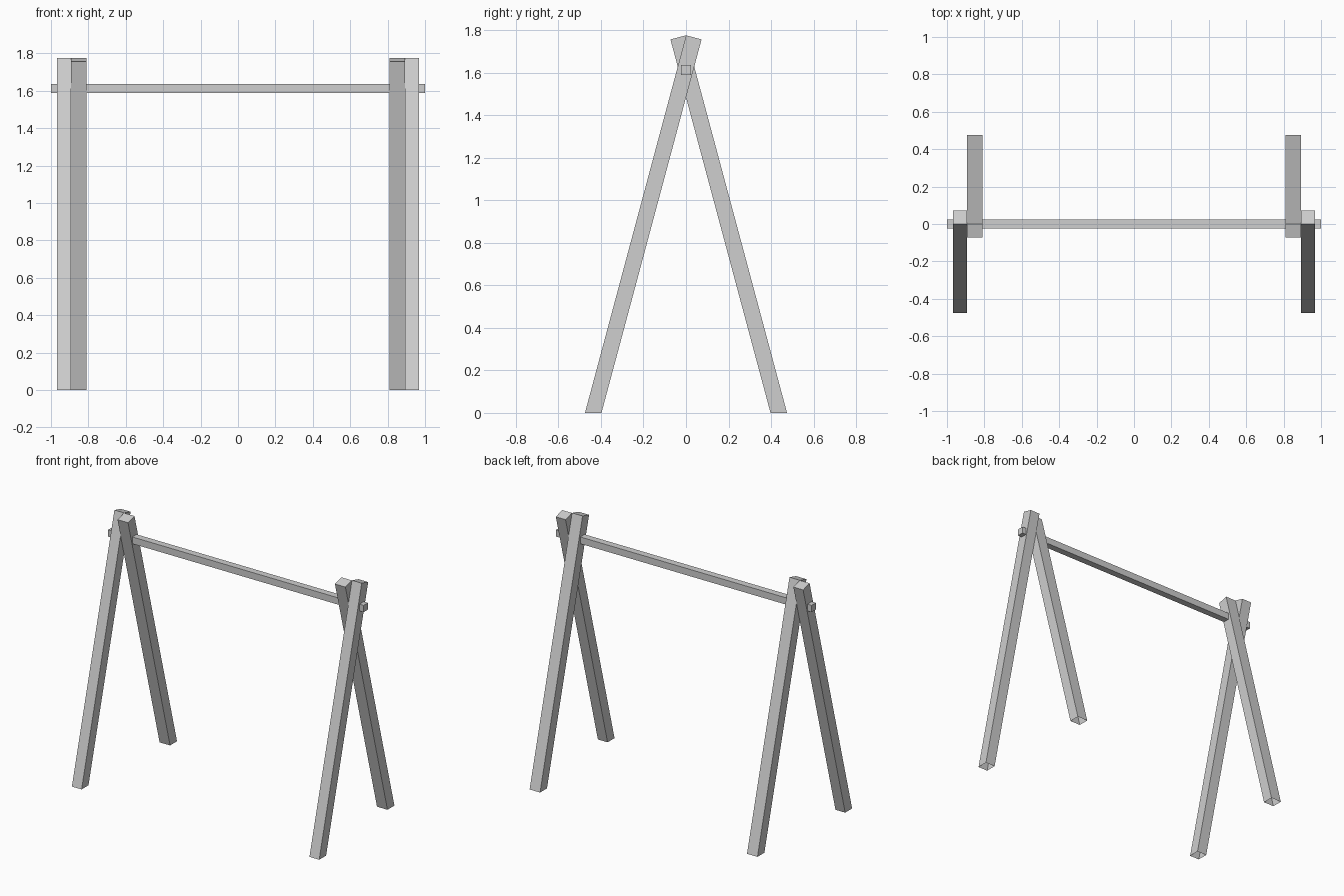
import bpy
import bmesh
from math import radians, sin, cos, tan

default_cube = bpy.data.objects.get("Cube")
if default_cube:
    bpy.data.objects.remove(default_cube, do_unlink=True)

# One plain grey for the whole frame
grey = bpy.data.materials.new("plain grey")
grey.use_nodes = True
colour = (0.62, 0.62, 0.62, 1)
grey.diffuse_color = colour
grey.node_tree.nodes["Principled BSDF"].inputs["Base Color"].default_value = colour

LEAN = radians(15)
THICK = 0.075       # leg thickness across its length
FOOT = 0.475        # outer edge of the foot
TOP = 1.775         # highest corner of the leg


def add_prism(name, profile, x0, x1, open_base=False):
    """Extrude a (y, z) profile along x; optionally leave the floor end open."""
    bm = bmesh.new()
    face = bm.faces.new([bm.verts.new((x0, y, z)) for y, z in profile])
    result = bmesh.ops.extrude_face_region(bm, geom=[face])
    moved = [v for v in result["geom"] if isinstance(v, bmesh.types.BMVert)]
    bmesh.ops.translate(bm, verts=moved, vec=(x1 - x0, 0, 0))
    bmesh.ops.recalc_face_normals(bm, faces=bm.faces)
    if open_base:
        base = [f for f in bm.faces if all(v.co.z < 0.001 for v in f.verts)]
        bmesh.ops.delete(bm, geom=base, context="FACES_ONLY")
    mesh = bpy.data.meshes.new(name)
    bm.to_mesh(mesh)
    bm.free()
    mesh.materials.append(grey)
    obj = bpy.data.objects.new(name, mesh)
    bpy.context.collection.objects.link(obj)


def leg_profile(side):
    """Leaning leg: level at the floor, cut square at the top."""
    top_y = -FOOT + TOP * tan(LEAN)
    points = [(-FOOT, 0), (-FOOT + THICK / cos(LEAN), 0),
              (top_y + THICK * cos(LEAN), TOP - THICK * sin(LEAN)), (top_y, TOP)]
    return [(y * side, z) for y, z in points]


# Crossed leg pairs: front legs outside, back legs inside
for label, s in (("left", 1), ("right", -1)):
    add_prism(f"front_leg_{label}", leg_profile(1), s * 0.892, s * 0.968, True)
    add_prism(f"back_leg_{label}", leg_profile(-1), s * 0.81, s * 0.892, True)

# Crossbar resting through the leg crossings
half, height = 0.024, 1.612
add_prism("crossbar", [(-half, height - half), (half, height - half),
                       (half, height + half), (-half, height + half)], -1, 1)
